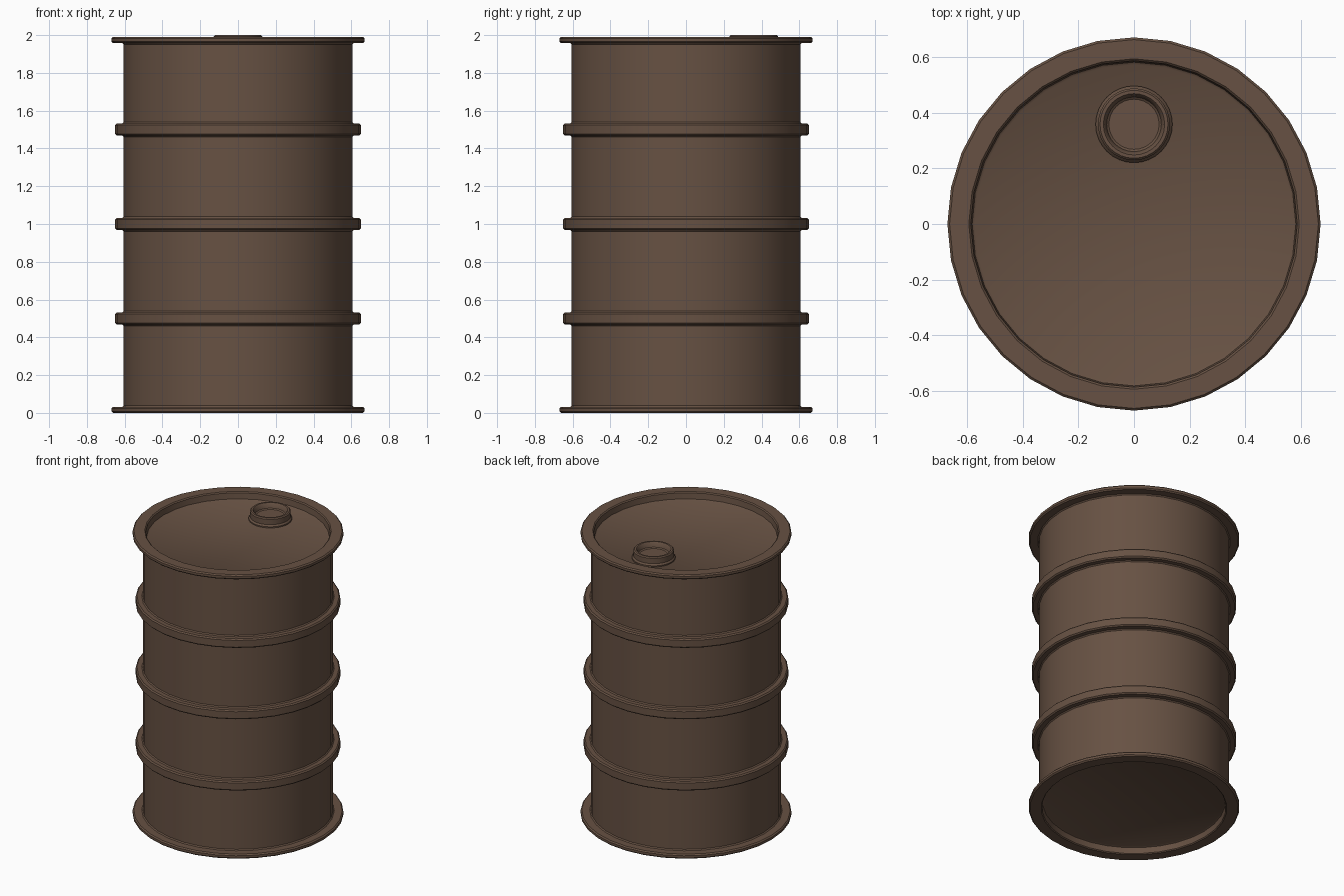
import bpy, bmesh, math

if "Cube" in bpy.data.objects:
    bpy.data.objects.remove(bpy.data.objects["Cube"])

SIDES = 32
paint = bpy.data.materials.new("brown_paint")
paint.diffuse_color = (0.135, 0.083, 0.056, 1)
paint.use_nodes = True
paint.node_tree.nodes["Principled BSDF"].inputs["Base Color"].default_value = paint.diffuse_color


def lathe(name, profile, y=0.0):
    """Spin a (radius, z) profile around z, closing both ends with a disc."""
    bm = bmesh.new()
    rings = []
    for r, z in profile:
        rings.append([bm.verts.new((r * math.cos(a), r * math.sin(a), z))
                      for a in (2 * math.pi * i / SIDES for i in range(SIDES))])
    for lo, hi in zip(rings, rings[1:]):
        for i in range(SIDES):
            j = (i + 1) % SIDES
            bm.faces.new((lo[i], lo[j], hi[j], hi[i]))
    bm.faces.new(rings[0][::-1])
    bm.faces.new(rings[-1])
    bmesh.ops.recalc_face_normals(bm, faces=bm.faces)
    me = bpy.data.meshes.new(name)
    bm.to_mesh(me)
    bm.free()
    ob = bpy.data.objects.new(name, me)
    bpy.context.collection.objects.link(ob)
    ob.location.y = y
    me.materials.append(paint)
    bpy.ops.object.select_all(action='DESELECT')
    ob.select_set(True)
    bpy.context.view_layer.objects.active = ob
    bpy.ops.object.shade_smooth_by_angle(angle=math.radians(35))
    return ob


# Drum: recessed base, lower rim, three hoops, upper rim, recessed lid
R, HOOP, RIM = 0.605, 0.65, 0.67
profile = [(0.57, 0.05), (0.58, 0.045), (0.585, 0.006), (0.591, 0.0),
           (RIM - 0.008, 0.0), (RIM, 0.008), (RIM, 0.024), (RIM - 0.008, 0.032),
           (R + 0.007, 0.032), (R, 0.039)]
for z in (0.5, 1.0, 1.5):
    profile += [(R, z - 0.039), (R + 0.007, z - 0.032),
                (HOOP - 0.008, z - 0.032), (HOOP, z - 0.024),
                (HOOP, z + 0.024), (HOOP - 0.008, z + 0.032),
                (R + 0.007, z + 0.032), (R, z + 0.039)]
profile += [(R, 1.951), (R + 0.007, 1.958), (RIM - 0.008, 1.958), (RIM, 1.966),
            (RIM, 1.982), (RIM - 0.008, 1.99), (0.593, 1.99), (0.586, 1.983),
            (0.581, 1.943), (0.572, 1.937)]
lathe("drum_body", profile)

# Filler neck standing on the lid, with a sunken plug
lathe("filler_neck", [(0.138, 1.93), (0.138, 1.945), (0.129, 1.956),
                      (0.129, 1.993), (0.122, 2.0), (0.110, 2.0), (0.105, 1.995),
                      (0.098, 1.966), (0.09, 1.96)], y=0.358)
